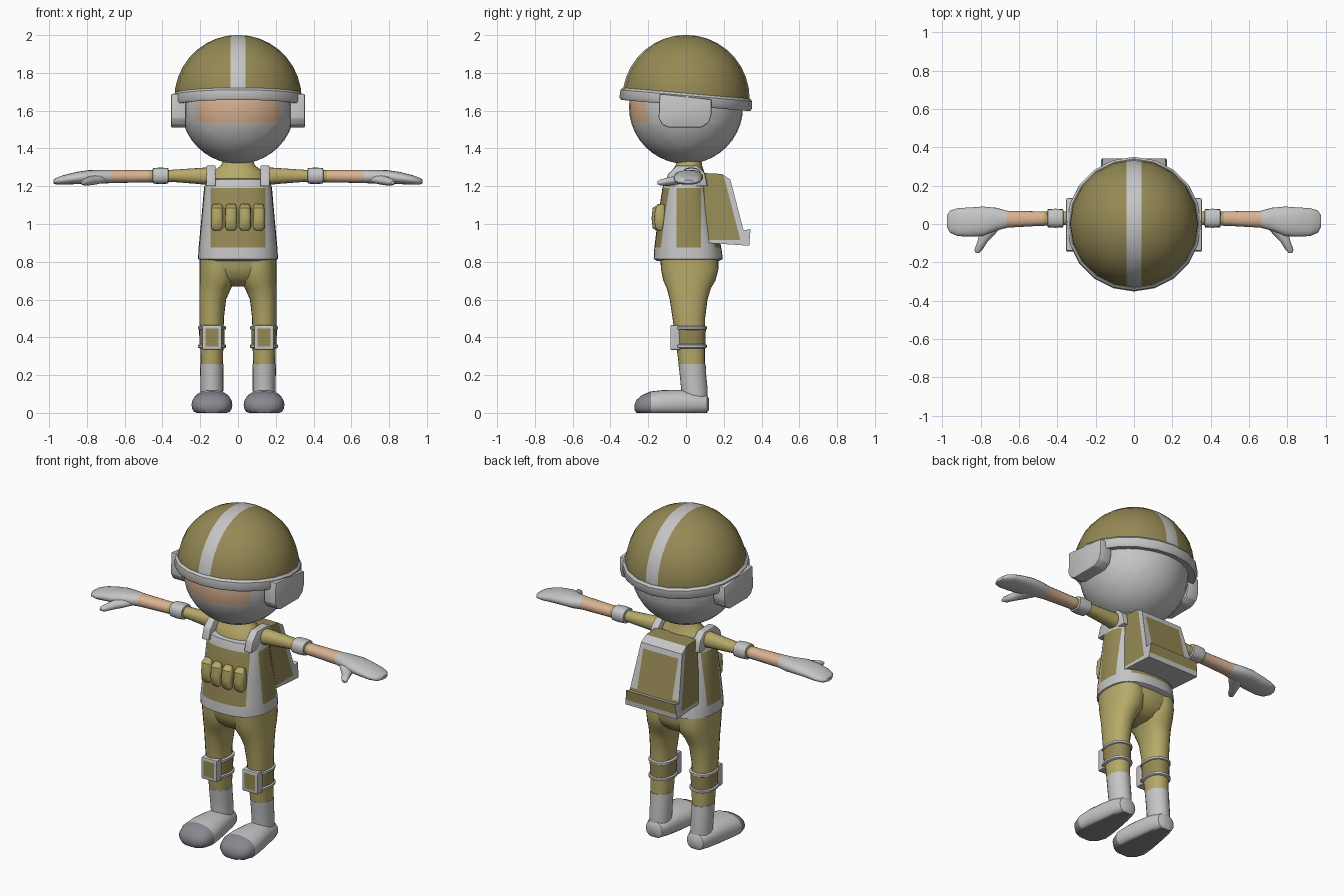
import bpy, bmesh, math
from mathutils import Vector, Matrix

cube = bpy.data.objects.get("Cube")
if cube:
    bpy.data.objects.remove(cube)


def material(name, rgb):
    m = bpy.data.materials.new(name)
    m.use_nodes = True
    m.diffuse_color = (*rgb, 1)
    m.node_tree.nodes["Principled BSDF"].inputs["Base Color"].default_value = (*rgb, 1)
    return m


GREY = material("light grey", (.56, .56, .56))
OLIVE = material("dark olive", (.30, .25, .09))
KHAKI = material("light olive", (.47, .40, .14))
SKIN = material("skin", (.70, .45, .29))
DARK = material("dark grey", (.25, .24, .27))


def finish(name, bm, mats, cuts=(), rule=None, angle=40):
    """Cut the mesh along planes, colour faces by rule, make a smooth object."""
    bmesh.ops.recalc_face_normals(bm, faces=bm.faces[:])
    for co, no in cuts:
        bmesh.ops.bisect_plane(bm, geom=bm.verts[:] + bm.edges[:] + bm.faces[:],
                               plane_co=co, plane_no=no, dist=1e-5)
    bm.normal_update()
    if rule:
        for f in bm.faces:
            f.material_index = mats.index(rule(f.calc_center_median(), f.normal))
    me = bpy.data.meshes.new(name)
    bm.to_mesh(me)
    bm.free()
    for m in mats:
        me.materials.append(m)
    ob = bpy.data.objects.new(name, me)
    bpy.context.collection.objects.link(ob)
    bpy.ops.object.select_all(action='DESELECT')
    ob.select_set(True)
    bpy.context.view_layer.objects.active = ob
    bpy.ops.object.shade_smooth_by_angle(angle=math.radians(angle))
    return ob


def loft(rings, axis='z', p=2.0, n=24, side=1, floor=None):
    """Skin rings (t, u, v, ru, rv) of superellipses placed along an axis."""
    bm = bmesh.new()
    loops = []
    for t, u, v, ru, rv in rings:
        loop = []
        for i in range(n):
            a = math.tau * i / n
            c, s = math.cos(a), math.sin(a)
            a1 = u + ru * math.copysign(abs(c) ** (2 / p), c)
            b1 = v + rv * math.copysign(abs(s) ** (2 / p), s)
            co = {'x': (t, a1, b1), 'y': (a1, t, b1), 'z': (a1, b1, t)}[axis]
            z = co[2] if floor is None else max(co[2], floor)
            loop.append(bm.verts.new((co[0] * side, co[1], z)))
        loops.append(loop)
    for a, b in zip(loops, loops[1:]):
        for i in range(n):
            j = (i + 1) % n
            bm.faces.new((a[i], a[j], b[j], b[i]))
    bm.faces.new(loops[0])
    bm.faces.new(loops[-1])
    return bm


def slab(profile, x0, x1, bevel=0.0):
    """Extrude a (y, z) profile from x0 to x1."""
    bm = bmesh.new()
    a = [bm.verts.new((x0, y, z)) for y, z in profile]
    b = [bm.verts.new((x1, y, z)) for y, z in profile]
    bm.faces.new(a)
    bm.faces.new(b)
    for i in range(len(a)):
        j = (i + 1) % len(a)
        bm.faces.new((a[i], a[j], b[j], b[i]))
    bmesh.ops.recalc_face_normals(bm, faces=bm.faces[:])
    if bevel:
        bmesh.ops.bevel(bm, geom=bm.edges[:], offset=bevel, segments=2, profile=.5, affect='EDGES')
    return bm


def ball(r, z, u=24, v=16):
    bm = bmesh.new()
    bmesh.ops.create_uvsphere(bm, u_segments=u, v_segments=v, radius=r,
                              matrix=Matrix.Translation((0, 0, z)))
    return bm


# Masked head with eye opening
def face_rule(c, n):
    opening = c.y < 0 and abs(c.x) < .22 and 1.535 < c.z < 1.72 and abs(c.x) - .2 < c.z - 1.535
    return SKIN if opening else GREY


finish("head", ball(.302, 1.62, 32, 20), [GREY, SKIN],
       [((0, 0, 1.535), (0, 0, 1)), ((.22, 0, 0), (1, 0, 0)), ((-.22, 0, 0), (1, 0, 0)),
        ((.2, 0, 1.535), (1, 0, -1)), ((-.2, 0, 1.535), (1, 0, 1))], face_rule)

# Helmet dome with centre stripe, and tilted rim
tilt = Matrix.Translation((0, 0, 1.66)) @ Matrix.Rotation(math.radians(-5), 4, 'X')
dome = ball(.337, 1.664, 20, 18)
bmesh.ops.bisect_plane(dome, geom=dome.verts[:] + dome.edges[:] + dome.faces[:],
                       plane_co=(0, 0, 1.66), plane_no=tilt.to_3x3() @ Vector((0, 0, 1)),
                       clear_inner=True)
finish("helmet", dome, [OLIVE, GREY], [((x, 0, 0), (1, 0, 0)) for x in (-.04, .04)],
       lambda c, n: GREY if abs(c.x) < .04 else OLIVE)
rim = loft([(t, 0, 0, r, r) for t, r in
            [(-.025, .28), (-.033, .343), (-.02, .352), (.02, .350), (.032, .338), (.032, .3)]], n=20)
rim.transform(tilt)
finish("helmet_rim", rim, [GREY])

# Shirt and vest
finish("shirt", loft([(1.1, 0, .01, .16, .1), (1.22, 0, .01, .155, .105), (1.28, 0, .01, .13, .085),
                      (1.31, 0, .015, .09, .07), (1.36, 0, .02, .07, .06)]), [KHAKI])


def vest_rule(c, n):
    if c.z < .875 or c.z > 1.19:
        return GREY
    if abs(c.x) < .145:
        return OLIVE
    return OLIVE if -.05 < c.y < .08 else GREY


finish("vest", loft([(.805, 0, .012, .19, .165), (.815, 0, .012, .212, .183), (.87, 0, .01, .209, .178),
                     (1.03, 0, .003, .194, .152), (1.19, 0, 0, .18, .125), (1.235, 0, 0, .168, .11),
                     (1.24, 0, 0, .15, .09)], p=2.5, n=32),
       [OLIVE, GREY],
       [((0, 0, .875), (0, 0, 1)), ((.145, 0, 0), (1, 0, 0)), ((-.145, 0, 0), (1, 0, 0)),
        ((0, -.05, 0), (0, 1, 0)), ((0, .08, 0), (0, 1, 0))], vest_rule)

# Chest pouches
for i in range(4):
    x = (i - 1.5) * .073
    y = -.15 + x * x * 1.2
    finish(f"pouch_{i + 1}", loft([(.965, x, y, .02, .012), (.98, x, y, .031, .028), (1.03, x, y, .032, .034),
                                   (1.085, x, y, .031, .028), (1.105, x, y + .01, .022, .01)],
                                  p=3, n=16), [KHAKI])

# Backpack, narrower at the top, with grey piping
pack = slab([(.09, 1.27), (.19, 1.265), (.235, 1.235), (.305, .965), (.342, .975), (.335, .885), (.11, .9)], -1, 1)
for v in pack.verts:
    v.co.x *= .135 + (1.27 - v.co.z) * .1


def pack_rule(c, n):
    if abs(n.x) > .7:
        edge = c.y > .205 + (1.235 - c.z) * .26
        return GREY if edge or c.z < .915 else OLIVE
    if n.z < -.7 or c.z < .915:
        return GREY
    if c.z < .98:
        return GREY if n.z > .7 else OLIVE
    if n.z > .95:
        return OLIVE
    return OLIVE if abs(c.x) < .118 and c.z < 1.205 else GREY


finish("backpack", pack, [OLIVE, GREY],
       [((0, .205, 1.235), (0, 1, .26)), ((0, 0, .915), (0, 0, 1)), ((0, 0, .98), (0, 0, 1)),
        ((0, 0, 1.205), (0, 0, 1)), ((.118, 0, 0), (1, 0, 0)), ((-.118, 0, 0), (1, 0, 0))],
       pack_rule, 30)

# Hips
finish("hips", loft([(.67, 0, .02, .09, .05), (.685, 0, .02, .14, .09), (.72, 0, .02, .185, .13),
                     (.77, 0, .02, .2, .152), (.83, 0, .015, .203, .155)], p=2.4), [KHAKI])

# Mirrored parts
for side, tag in ((1, "left"), (-1, "right")):
    # Ear guard
    finish(f"{tag}_ear_guard", slab([(-.14, 1.69), (-.145, 1.56), (-.125, 1.525), (-.09, 1.51), (.08, 1.51),
                                     (.12, 1.535), (.135, 1.58), (.135, 1.66)],
                                    .275 * side, .354 * side, .008), [GREY])
    # Shoulder strap
    finish(f"{tag}_shoulder_strap", slab([(-.115, 1.2), (-.095, 1.265), (-.05, 1.31), (.06, 1.31),
                                          (.1, 1.27), (.115, 1.2)], .118 * side, .168 * side, .008), [GREY])

    # Arm with sleeve, bare forearm and glove
    def arm_rule(c, n):
        x = abs(c.x)
        return KHAKI if x < .47 else SKIN if x < .665 else GREY

    finish(f"{tag}_arm", loft([(.12, .02, 1.252, .048, .05), (.2, .025, 1.254, .043, .043),
                               (.35, .03, 1.255, .036, .032), (.5, .028, 1.253, .038, .033),
                               (.66, .025, 1.252, .044, .035), (.72, .025, 1.25, .06, .036),
                               (.79, .014, 1.25, .077, .035), (.86, .01, 1.243, .076, .032),
                               (.92, .01, 1.234, .073, .026), (.96, .012, 1.227, .058, .019),
                               (.977, .014, 1.224, .03, .01)], 'x', 2.2, 20, side),
           [KHAKI, SKIN, GREY], [((x * side, 0, 0), (1, 0, 0)) for x in (.47, .665)], arm_rule)
    finish(f"{tag}_thumb", loft([(0, .74, 1.24, .06, .025), (-.05, .765, 1.232, .042, .024),
                                 (-.09, .79, 1.226, .027, .022), (-.135, .812, 1.22, .021, .016),
                                 (-.152, .818, 1.218, .009, .007)], 'y', 2, 14, side), [GREY])
    finish(f"{tag}_cuff", loft([(.367, .03, 1.255, .034, .03), (.37, .03, 1.255, .047, .041),
                                (.41, .03, 1.255, .05, .044), (.45, .03, 1.255, .047, .041),
                                (.453, .03, 1.255, .034, .03)], 'x', 2.6, 16, side), [GREY])

    # Trouser leg
    finish(f"{tag}_trouser_leg", loft([(.24, .139, .032, .058, .068), (.36, .138, .024, .061, .076),
                                       (.5, .14, .015, .065, .086), (.6, .134, .014, .071, .1),
                                       (.66, .121, .015, .084, .117), (.7, .108, .018, .096, .138),
                                       (.76, .105, .02, .099, .152), (.82, .105, .015, .1, .15)],
                                      p=2.2, side=side), [KHAKI])

    # Knee pad: sleeve, two straps and framed plate
    finish(f"{tag}_knee_sleeve", loft([(.35, .138, .022, .066, .081), (.455, .138, .02, .068, .085)],
                                      p=2.2, side=side), [OLIVE])
    for z, label in ((.353, "lower"), (.45, "upper")):
        finish(f"{tag}_{label}_knee_strap",
               loft([(z - .011, .138, .021, .066, .081), (z - .006, .138, .021, .074, .089),
                     (z + .006, .138, .021, .074, .089), (z + .011, .138, .021, .066, .081)],
                    p=2.2, side=side), [GREY])
    plate = slab([(-.083, .465), (-.083, .333), (-.03, .333), (-.03, .465)], .086 * side, .19 * side, .006)
    finish(f"{tag}_knee_plate", plate, [GREY, OLIVE],
           [((x * side, 0, 0), (1, 0, 0)) for x in (.103, .173)]
           + [((0, 0, z), (0, 0, 1)) for z in (.352, .446)],
           lambda c, n: OLIVE if n.y < -.9 and .103 < abs(c.x) < .173 and .352 < c.z < .446 else GREY)

    # Boot shaft and foot with dark toe cap and sole
    finish(f"{tag}_boot_shaft", loft([(.03, .138, .045, .058, .068), (.12, .138, .045, .06, .07),
                                      (.2, .139, .037, .061, .07), (.26, .139, .032, .062, .072)],
                                     side=side), [GREY])
    finish(f"{tag}_boot_foot", loft([(.122, .138, .045, .03, .03), (.11, .138, .045, .055, .05),
                                     (.06, .138, .05, .073, .062), (-.03, .138, .05, .088, .072),
                                     (-.12, .138, .048, .104, .073), (-.19, .138, .043, .108, .07),
                                     (-.235, .138, .038, .095, .055), (-.262, .138, .033, .066, .036),
                                     (-.272, .138, .03, .03, .016)], 'y', 2.2, 24, side, 0.0),
           [GREY, DARK], [((0, -.185, 0), (0, 1, 0))],
           lambda c, n: DARK if c.y < -.185 or n.z < -.9 else GREY)
